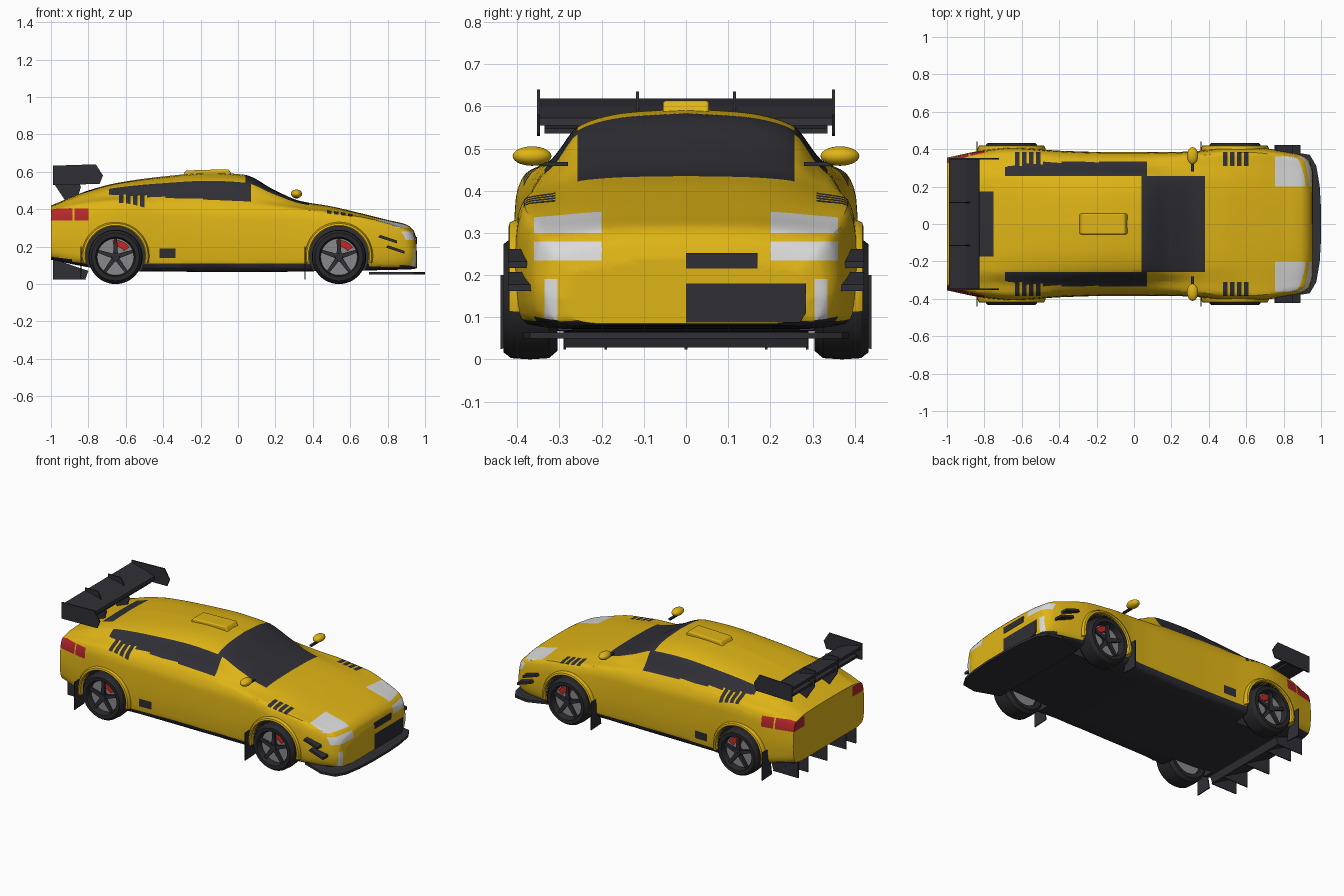
import bpy, bmesh, math
from mathutils import Vector

cube = bpy.data.objects.get("Cube")
if cube:
    bpy.data.objects.remove(cube, do_unlink=True)


def material(name, r, g, b):
    m = bpy.data.materials.new(name)
    m.use_nodes = True
    m.diffuse_color = (r, g, b, 1)
    m.node_tree.nodes["Principled BSDF"].inputs["Base Color"].default_value = (r, g, b, 1)
    return m


yellow = material("yellow_paint", .74, .46, .008)
dark = material("dark_trim", .028, .028, .036)
white = material("lamp_white", .7, .7, .7)
red = material("lamp_red", .45, .02, .025)
rubber = material("tyre_rubber", .021, .021, .024)
metal = material("disc_metal", .25, .25, .26)
caliper_red = material("caliper_red", .55, .02, .015)
PAINT = [yellow, dark, white, red]
YELLOW, DARK, WHITE, RED = range(4)


def finish(name, bm, mats, smooth=True):
    bmesh.ops.recalc_face_normals(bm, faces=bm.faces)
    me = bpy.data.meshes.new(name)
    bm.to_mesh(me)
    bm.free()
    for m in mats:
        me.materials.append(m)
    ob = bpy.data.objects.new(name, me)
    bpy.context.collection.objects.link(ob)
    if smooth:
        shade(ob)
    return ob


def shade(ob):
    bpy.ops.object.select_all(action='DESELECT')
    ob.select_set(True)
    bpy.context.view_layer.objects.active = ob
    bpy.ops.object.shade_smooth_by_angle(angle=math.radians(32))


def prism(name, pts, axis, lo, hi, mat):
    """Extrude a flat outline along one axis."""
    place = {'x': lambda a, b, d: (d, a, b), 'y': lambda a, b, d: (a, d, b),
             'z': lambda a, b, d: (a, b, d)}[axis]
    bm = bmesh.new()
    ends = [[bm.verts.new(place(a, b, d)) for a, b in pts] for d in (lo, hi)]
    for e in ends:
        bm.faces.new(e)
    for i in range(len(pts)):
        j = (i + 1) % len(pts)
        bm.faces.new((ends[0][i], ends[0][j], ends[1][j], ends[1][i]))
    return finish(name, bm, [mat], False)


def lathe(name, profile, cx, cz, side, mat, a0=0, a1=360, steps=48):
    """Spin a closed (radius, y) profile round a wheel axle."""
    bm = bmesh.new()
    full = a1 - a0 == 360
    rings = []
    for i in range(steps if full else steps + 1):
        a = math.radians(a0 + (a1 - a0) * i / steps)
        rings.append([bm.verts.new((cx + r * math.cos(a), side * y, cz + r * math.sin(a)))
                      for r, y in profile])
    n = len(profile)
    for i in range(steps):
        p, q = rings[i], rings[(i + 1) % len(rings)]
        for j in range(n):
            bm.faces.new((p[j], p[(j + 1) % n], q[(j + 1) % n], q[j]))
    if not full:
        bm.faces.new(rings[0])
        bm.faces.new(rings[-1])
    return finish(name, bm, [mat])


def ease(xs, ys, x):
    """Monotone cubic interpolation."""
    n = len(xs)
    d = [(ys[i + 1] - ys[i]) / (xs[i + 1] - xs[i]) for i in range(n - 1)]
    k = max(i for i in range(n - 1) if i == 0 or xs[i] <= x)

    def slope(i):
        if i == 0 or i == n - 1:
            return d[min(i, n - 2)]
        p, q = d[i - 1], d[i]
        return 2 * p * q / (p + q) if p * q > 0 else 0
    h = xs[k + 1] - xs[k]
    t = (x - xs[k]) / h
    return (ys[k] * (1 + 2 * t) * (1 - t) ** 2 + ys[k + 1] * t * t * (3 - 2 * t)
            + h * t * (1 - t) * (slope(k) * (1 - t) - slope(k + 1) * t))


# Body stations: x, floor, half width, shoulder height, pillar y, roof edge y, top
STATIONS = [(-1, .13, .355, .395, .30, .24, .42), (-.8, .09, .395, .43, .32, .25, .50),
            (-.65, .07, .41, .44, .32, .25, .54), (-.4, .067, .392, .43, .32, .25, .575),
            (-.15, .065, .385, .42, .315, .25, .595), (.03, .065, .385, .415, .312, .25, .585),
            (.2, .065, .385, .41, .31, .25, .50), (.33, .067, .39, .4, .31, .24, .445),
            (.5, .07, .408, .38, .32, .22, .415), (.65, .072, .408, .36, .32, .22, .38),
            (.8, .075, .39, .322, .31, .2, .343), (.9, .078, .365, .29, .3, .2, .318),
            (.94, .08, .335, .25, .28, .19, .285), (.955, .085, .29, .205, .21, .15, .24)]
COLS = list(zip(*STATIONS))
HALF = 60


def section(x):
    b, w, s, cy, ry, t = (ease(COLS[0], c, x) for c in COLS[1:])
    pts = [(0, b), (.7 * w, b), (.93 * w, b + .012), (.985 * w, b + .05),
           (w, b + .45 * (s - b)), (.985 * w, s - .06), (.93 * w, s),
           (cy, s + .3 * (t - s)), (ry, s + .78 * (t - s)), (.55 * ry, t - .05 * (t - s)), (0, t)]
    u = [0]
    for p, q in zip(pts, pts[1:]):
        u.append(u[-1] + math.dist(p, q))
    ys, zs = zip(*pts)
    half = [(ease(u, ys, u[-1] * i / HALF), ease(u, zs, u[-1] * i / HALF)) for i in range(HALF + 1)]
    return half + [(-y, z) for y, z in half[-2:0:-1]]


def paint(c, n):
    x, y, z = c.x, abs(c.y), c.z
    if n.z < -.6 or z < (.11 if x < .7 else .085):
        return DARK
    # glass
    if .04 < x < .38 and y < .257 and z > .41:
        return DARK
    if -.69 < x < .07 and y > .257 and .478 - .046 * (x + .69) < z < .525 + .08 * (x + .69):
        return DARK
    if -.83 < x < -.75 and y < .175 and z > .4:
        return DARK
    # louvres on the wings and side intakes
    for x0 in (.475, -.6375):
        if 0 < x - x0 < .1375 and (x - x0) % .0375 < .025 and .31 < y < .385 and z > .3:
            return DARK
    if -.42 < x < -.335 and .14 < z < .19:
        return DARK
    # lamps
    if .2 < y < .36 and (x > .755 and z > .3 or x > .85 and .235 < z < .28):
        return WHITE
    if x > .88 and .305 < y < .335 and .09 < z < .19:
        return WHITE
    if x < -.8 and .34 < z < .405 and not -.885 < x < -.875:
        if y > .33 or (n.x < -.7 and y > .24):
            return RED
    return YELLOW


# Body shell
bm = bmesh.new()
xs = [-1] + [k / 80 for k in range(-79, 75)] + [.93, .935, .94, .943, .946, .949, .952, .955]
loops = [[(x, y, z) for y, z in section(x)] for x in xs]


def shrink(loop, f, zc):
    return [(x, y * f, zc + (z - zc) * f) for x, y, z in loop]


loops = ([shrink(loops[0], f, .27) for f in (.3, .6, .85)] + loops
         + [shrink(loops[-1], f, .16) for f in (.85, .6, .3)])
rings = [[bm.verts.new(p) for p in loop] for loop in loops]
N = 2 * HALF
for p, q in zip(rings, rings[1:]):
    for j in range(N):
        bm.faces.new((p[j], p[(j + 1) % N], q[(j + 1) % N], q[j]))
bm.faces.new(rings[0])
bm.faces.new(rings[-1])
# cut the shell along the edges of the painted areas
CUTS = [(0, (-.885, -.83, -.8, -.69, -.42, -.335, .04, .07, .38, .755)),
        (1, (.175, .2, .24, .257, .305, .31, .335, .36, .385)),
        (2, (.085, .09, .11, .14, .19, .235, .28, .3, .34, .405))]
for axis, values in CUTS:
    for v in values:
        for s in ((1, -1) if axis == 1 else (1,)):
            no = Vector((0, 0, 0))
            no[axis] = 1
            bmesh.ops.bisect_plane(bm, geom=bm.verts[:] + bm.edges[:] + bm.faces[:], dist=.0005,
                                   plane_co=no * v * s, plane_no=no)
bmesh.ops.recalc_face_normals(bm, faces=bm.faces)
for f in bm.faces:
    f.material_index = paint(f.calc_center_median(), f.normal)
body = finish("body", bm, PAINT, False)

# Wheels, wheel wells and flares
TYRE = [(.1, .31), (.125, .305), (.142, .325), (.145, .37), (.142, .415), (.128, .433),
        (.106, .432), (.098, .415), (.098, .31)]
FLARE = [(.158, .37), (.18, .37), (.181, .405), (.174, .418), (.164, .421), (.158, .415)]
CENTRE_Z = .145
for label, cx in (("front", .54), ("rear", -.655)):
    for side, hand in ((1, "left"), (-1, "right")):
        tag = f"{label}_{hand}"
        ring = [(cx + .158 * math.cos(a * math.pi / 24), .15 + .158 * math.sin(a * math.pi / 24))
                for a in range(48)]
        cutter = prism("wheel_well_cutter", ring, 'y', side * .27, side * .6, yellow)
        cutter.hide_render = True
        cutter.data.materials.clear()
        for m in PAINT:
            cutter.data.materials.append(m)
        for p in cutter.data.polygons:
            p.material_index = DARK
        mod = body.modifiers.new("wheel_well", 'BOOLEAN')
        mod.operation, mod.solver, mod.object = 'DIFFERENCE', 'EXACT', cutter
        bpy.context.view_layer.objects.active = body
        bpy.ops.object.modifier_apply(modifier=mod.name)
        bpy.data.objects.remove(cutter, do_unlink=True)

        lathe(tag + "_flare", FLARE, cx, .15, side, yellow, -12, 192, 36)
        lathe(tag + "_tyre", TYRE, cx, CENTRE_Z, side, rubber)
        lathe(tag + "_brake_disc", [(.001, .33), (.099, .33), (.099, .393), (.001, .393)],
              cx, CENTRE_Z, side, metal)
        lathe(tag + "_hub", [(.001, .39), (.024, .39), (.02, .422), (.001, .422)],
              cx, CENTRE_Z, side, dark, steps=20)
        lathe(tag + "_caliper", [(.055, .39), (.09, .39), (.09, .404), (.055, .404)],
              cx, CENTRE_Z, side, caliper_red, 35, 100, 10)
        for k in range(5):
            a = math.radians(90 + 72 * k)
            pts = [(cx + r * math.cos(a) - h * math.sin(a), CENTRE_Z + r * math.sin(a) + h * math.cos(a))
                   for r, h in ((.012, .013), (.1, .008), (.1, -.008), (.012, -.013))]
            prism(f"{tag}_spoke_{k}", pts, 'y', side * .404, side * .418, dark)
        # mud flap behind each wheel
        fx = .355 if label == "front" else -.842
        flap = [(side * y, z) for y, z in ((.34, .03), (.44, .025), (.44, .2), (.37, .2))]
        prism(tag + "_mud_flap", flap, 'x', fx, fx + .006, dark)
shade(body)

# Nose: grille plates and splitter
prism("upper_grille", [(0, .215), (.17, .215), (.17, .252), (0, .252)], 'x', .951, .958, dark)
prism("lower_grille", [(0, .087), (.27, .087), (.285, .11), (.285, .18), (0, .18)], 'x', .951, .958, dark)
edge = [(.7, .33), (.85, .385), (.94, .37), (.975, .31), (.993, .2), (1, .08)]
prism("splitter", edge + [(x, -y) for x, y in reversed(edge)], 'z', .05, .064, dark)

# Paired parts
for side, hand in ((1, "left"), (-1, "right")):
    for k, (x, z) in enumerate(((.75, .25), (.79, .195))):
        prism(f"canard_{k}_{hand}", [(x, z), (x + .1, z - .033), (x + .1, z - .018), (x + .01, z + .012)],
              'y', side * .355, side * .422, dark)
    bm = bmesh.new()
    bmesh.ops.create_uvsphere(bm, u_segments=24, v_segments=14, radius=1)
    for v in bm.verts:
        v.co = (.313 + .03 * v.co.x, side * .365 + .046 * v.co.y, .482 + .023 * v.co.z)
    finish("mirror_" + hand, bm, [yellow])
    prism("mirror_stalk_" + hand, [(.305, .458), (.32, .458), (.32, .468), (.305, .468)],
          'y', side * .28, side * .35, dark)
    prism("wing_end_plate_" + hand,
          [(-.99, .53), (-.99, .633), (-.76, .64), (-.722, .58), (-.74, .535)],
          'y', side * .346, side * .353, dark)
    prism("wing_support_" + hand,
          [(-.92, .44), (-.86, .45), (-.84, .52), (-.9, .635), (-.99, .635), (-.98, .53)],
          'y', side * .111, side * .118, dark)

# Rear wing, roof scoop and diffuser
prism("wing", [(-.99, .6), (-.99, .618), (-.9, .6), (-.83, .572), (-.825, .555), (-.9, .575)],
      'y', -.348, .348, dark)
prism("wing_lower_blade", [(-.97, .545), (-.97, .56), (-.84, .548), (-.84, .535)], 'y', -.335, .335, dark)
scoop = prism("roof_scoop", [(-.3, .57), (-.28, .607), (-.05, .614), (-.025, .57)], 'y', -.055, .055, yellow)
bevel = scoop.modifiers.new("rounding", 'BEVEL')
bevel.width, bevel.segments = .008, 3
prism("diffuser_plate", [(-.99, .125), (-.99, .135), (-.8, .07), (-.815, .028)], 'y', -.288, .288, dark)
for y in (-.288, -.19, 0, .19, .288):
    prism("diffuser_fin", [(-.99, .13), (-.99, .024), (-.81, .024)], 'y', y - .003, y + .003, dark)
